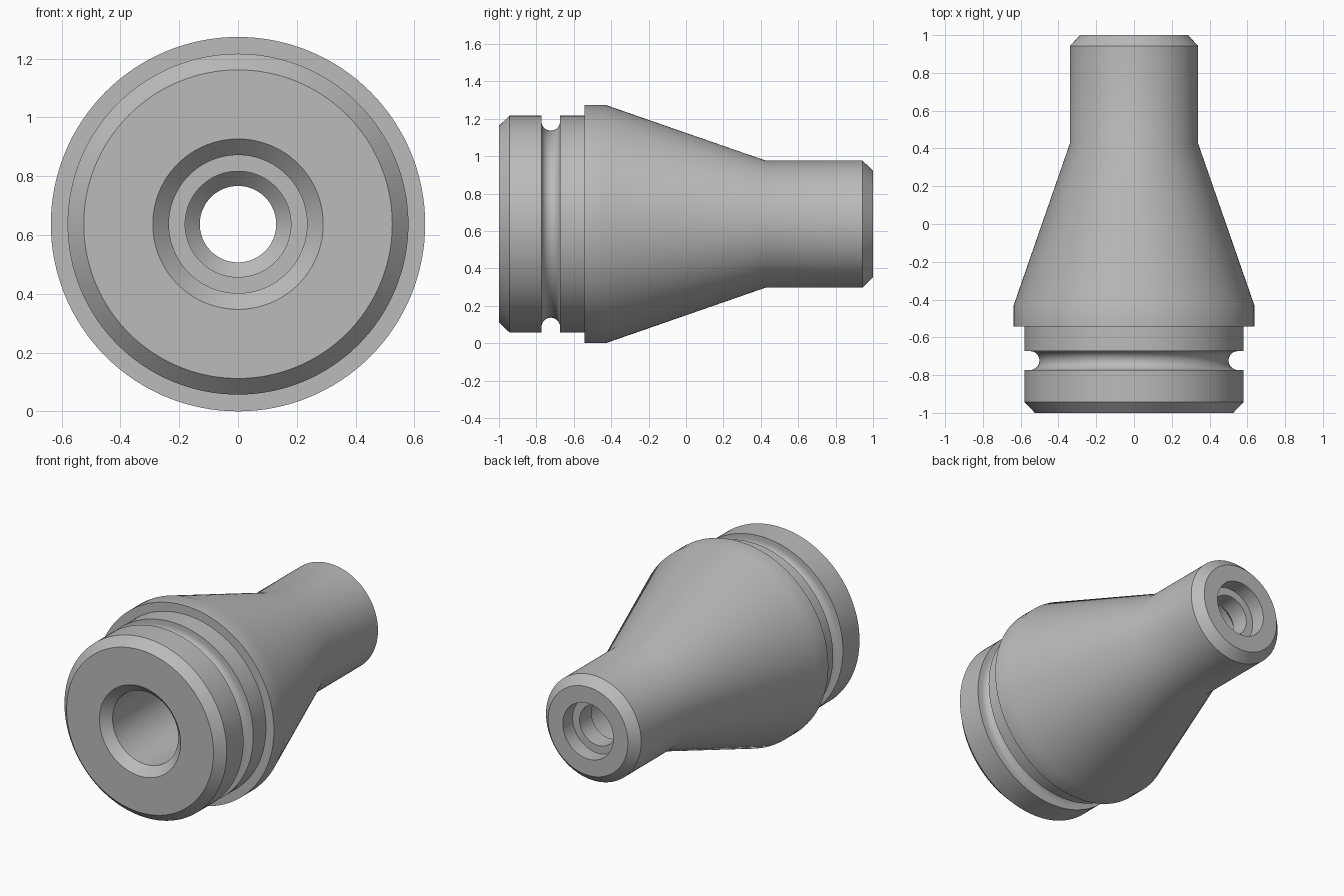
import bpy, bmesh, math
from mathutils import Vector

if "Cube" in bpy.data.objects:
    bpy.data.objects.remove(bpy.data.objects["Cube"], do_unlink=True)

SEGMENTS = 128
AXIS_HEIGHT = 0.637

# Plain grey metal
metal = bpy.data.materials.new("grey metal")
metal.use_nodes = True
grey = (0.5, 0.5, 0.5, 1)
metal.diffuse_color = grey
metal.node_tree.nodes["Principled BSDF"].inputs["Base Color"].default_value = grey


def groove(y, radius, half_width, steps=10):
    """Round-bottomed ring groove as (y, radius) points."""
    arc = [math.pi * i / steps for i in range(steps + 1)]
    return ([(y - half_width, radius)]
            + [(y - half_width * math.cos(a), radius - 0.03 - half_width * math.sin(a)) for a in arc]
            + [(y + half_width, radius)])


def lathe(name, profile):
    """Turn a closed (y, radius) profile around the long axis."""
    bm = bmesh.new()
    verts = [bm.verts.new((r, y, AXIS_HEIGHT)) for y, r in profile]
    edges = [bm.edges.new((v, verts[i - 1])) for i, v in enumerate(verts)]
    bmesh.ops.spin(bm, geom=verts + edges, cent=Vector((0, 0, AXIS_HEIGHT)),
                   axis=Vector((0, 1, 0)), angle=math.tau, steps=SEGMENTS,
                   use_merge=True)
    bmesh.ops.remove_doubles(bm, verts=bm.verts[:], dist=1e-5)
    bmesh.ops.recalc_face_normals(bm, faces=bm.faces[:])
    mesh = bpy.data.meshes.new(name)
    bm.to_mesh(mesh)
    bm.free()
    mesh.materials.append(metal)
    obj = bpy.data.objects.new(name, mesh)
    bpy.context.collection.objects.link(obj)
    bpy.ops.object.select_all(action="DESELECT")
    obj.select_set(True)
    bpy.context.view_layer.objects.active = obj
    bpy.ops.object.shade_smooth_by_angle(angle=math.radians(30))
    return obj


# Outside: chamfered head, grooved collar, flange, taper and neck
outside = [(-1, 0.525), (-0.943, 0.58)]
outside += groove(-0.723, 0.58, 0.05)
outside += [(-0.543, 0.58), (-0.543, 0.637), (-0.43, 0.637),
            (0.425, 0.34), (0.943, 0.34), (1, 0.285)]

# Bore: rear counterbore, narrow throat, flared step and wide front bore
bore = [(1, 0.18), (0.9, 0.18), (0.9, 0.13), (0.78, 0.13), (0.73, 0.18),
        (0.35, 0.18), (0.35, 0.235), (-0.945, 0.235), (-1, 0.29)]

lathe("tapered_nozzle", outside + bore)
